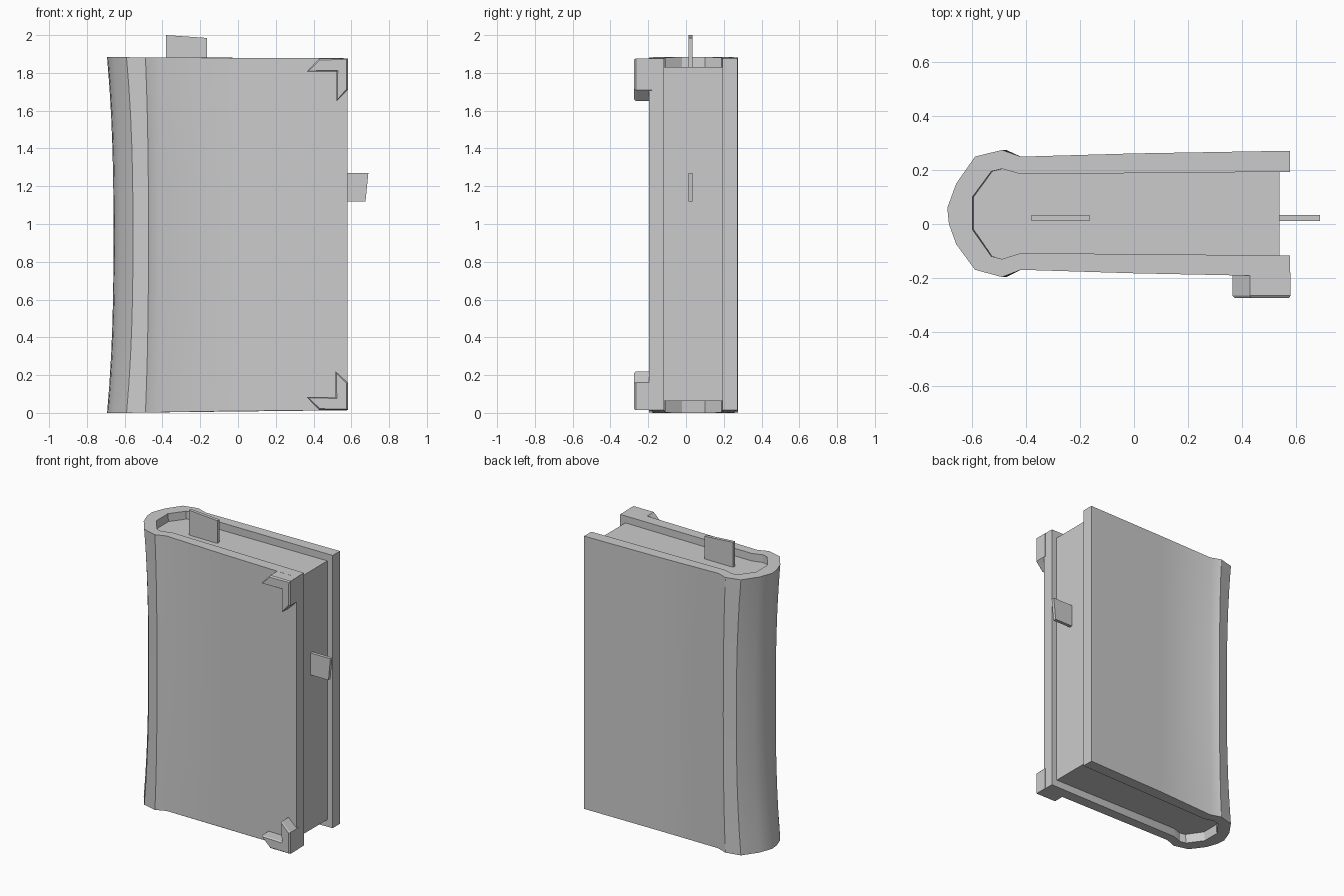
import bpy, bmesh

if "Cube" in bpy.data.objects:
    bpy.data.objects.remove(bpy.data.objects["Cube"])


def finish(name, bm, smooth=False):
    bmesh.ops.recalc_face_normals(bm, faces=bm.faces)
    mesh = bpy.data.meshes.new(name)
    bm.to_mesh(mesh)
    bm.free()
    obj = bpy.data.objects.new(name, mesh)
    bpy.context.collection.objects.link(obj)
    if smooth:
        bpy.ops.object.select_all(action='DESELECT')
        bpy.context.view_layer.objects.active = obj
        obj.select_set(True)
        bpy.ops.object.shade_smooth_by_angle(angle=0.5)
    return obj


def spine_shift(x, z):
    # the spine bows inwards halfway up its height
    weight = min(1, max(0, (-0.42 - x) / 0.15))
    t = abs(z / 0.94 - 1)
    return 0.034 * weight * (1 - t ** 2.5)


def loft(name, profile, z0, z1, taper=0.0, levels=12):
    # stack the profile in rings, cap both ends
    bm = bmesh.new()
    rings = []
    for i in range(levels + 1):
        ring = []
        for x, y in profile:
            slope = taper * min(1, max(0, (x + 0.6) / 0.8))
            lo, hi = z0 + slope, z1 - slope * 0.4
            z = lo + (hi - lo) * i / levels
            ring.append(bm.verts.new((x + spine_shift(x, z), y, z)))
        rings.append(ring)
    n = len(profile)
    for a, b in zip(rings, rings[1:]):
        for j in range(n):
            k = (j + 1) % n
            bm.faces.new((a[j], a[k], b[k], b[j]))
    bm.faces.new(rings[0])
    bm.faces.new(rings[-1])
    return finish(name, bm, True)


def plate(name, outline, y0, y1, inset=0.0):
    # outline in x,z extruded along y, with an optional bevelled front rim
    bm = bmesh.new()
    face = bm.faces.new([bm.verts.new((x, y1, z)) for x, z in outline])
    out = bmesh.ops.extrude_face_region(bm, geom=[face])['geom']
    for v in out:
        if isinstance(v, bmesh.types.BMVert):
            v.co.y = y0
    if inset:
        front = [f for f in out if isinstance(f, bmesh.types.BMFace)]
        bmesh.ops.recalc_face_normals(bm, faces=bm.faces)
        bmesh.ops.inset_region(bm, faces=front, thickness=inset, depth=0)
        for v in front[0].verts:
            v.co.y = y0 - inset
    return finish(name, bm)


# Cover: one wrapped sheet with a rounded spine
outer = [(0.58, 0.272), (0.0, 0.262), (-0.42, 0.25), (-0.49, 0.275),
         (-0.59, 0.25), (-0.66, 0.15), (-0.693, 0.06), (-0.687, 0.0),
         (-0.66, -0.075), (-0.59, -0.17), (-0.49, -0.197), (-0.42, -0.17),
         (0.0, -0.183), (0.58, -0.195)]
inner = [(0.58, -0.117), (-0.42, -0.108), (-0.49, -0.13), (-0.53, -0.12),
         (-0.60, -0.02), (-0.60, 0.10), (-0.53, 0.195), (-0.49, 0.205),
         (-0.42, 0.185), (0.58, 0.194)]
loft("cover", outer + inner, 0.0, 1.883, 0.014)

# Page block fills the inside of the cover, set back at the edges
pages = [(0.54, -0.117)] + inner[1:-1] + [(0.54, 0.194)]
loft("page_block", pages, 0.062, 1.83)

# Metal corner guards on the front cover
top_corner = [(0.582, 1.877), (0.43, 1.877), (0.365, 1.807),
              (0.522, 1.807), (0.522, 1.65), (0.582, 1.71)]
bottom_corner = [(0.582, 0.014), (0.43, 0.014), (0.365, 0.083),
                 (0.517, 0.083), (0.517, 0.22), (0.582, 0.16)]
plate("top_corner_guard", top_corner, -0.265, -0.18, 0.009)
plate("bottom_corner_guard", bottom_corner, -0.265, -0.18, 0.009)

# Bookmarks sticking out of the pages
plate("top_bookmark", [(-0.38, 1.80), (-0.165, 1.80), (-0.165, 1.985),
                       (-0.38, 2.0)], 0.012, 0.034)
plate("side_bookmark", [(0.50, 1.12), (0.675, 1.12), (0.69, 1.27),
                        (0.50, 1.27)], 0.012, 0.034)
